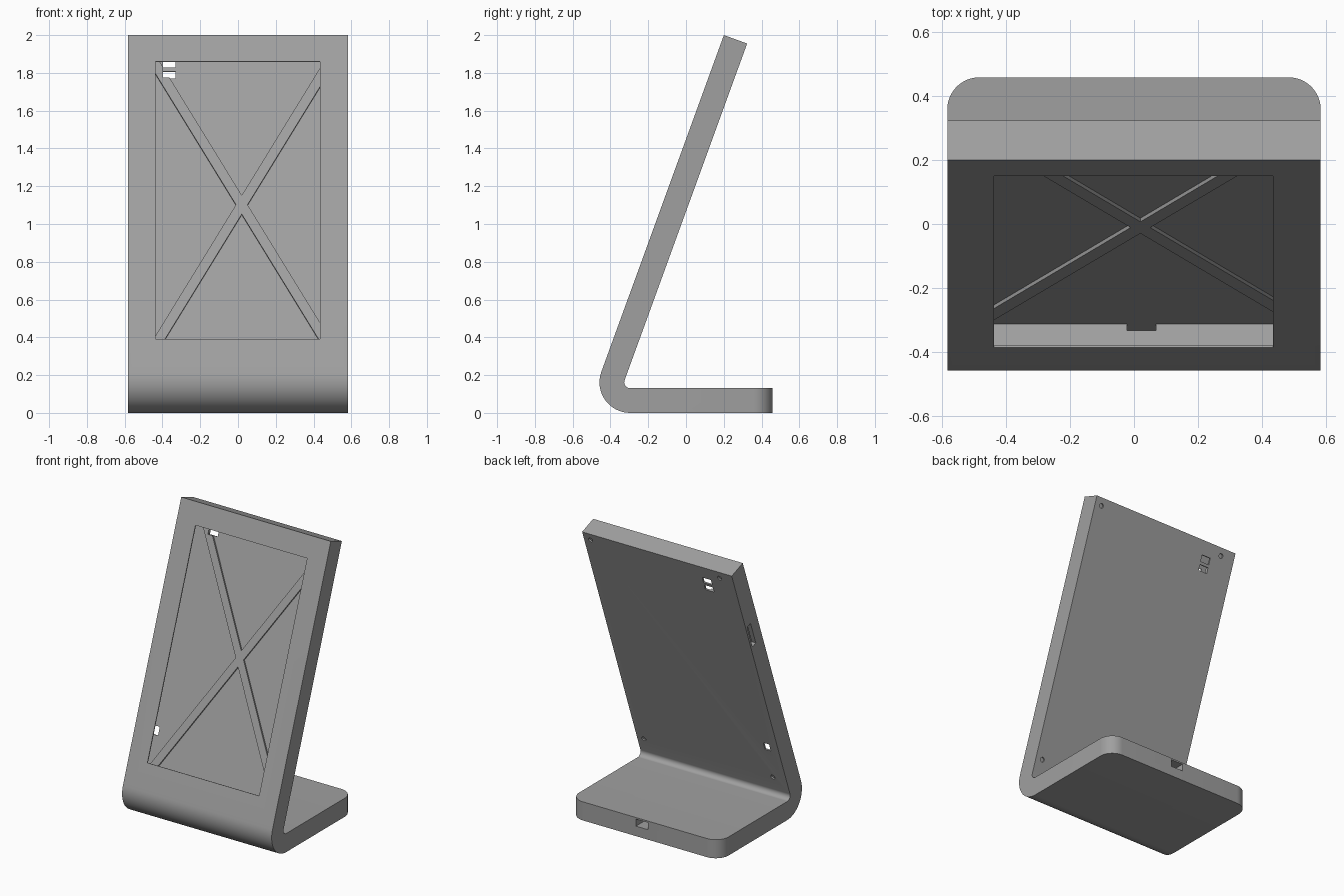
import bpy, bmesh, math
from mathutils import Matrix, Vector

if "Cube" in bpy.data.objects:
    bpy.data.objects.remove(bpy.data.objects["Cube"])

TILT = math.radians(20)
THICK, R_OUT = 0.131, 0.162          # sheet thickness, outer bend radius
HALF_W, BACK_Y = 0.583, 0.458
SKIN, FLOOR, RIB_TOP = 0.007, 0.120, 0.108   # depths inside the hollow panel
BEND = Vector((-0.296, R_OUT))       # bend centre in (y, z)
UP = Vector((math.sin(TILT), math.cos(TILT)))     # along the panel
IN = Vector((math.cos(TILT), -math.sin(TILT)))    # into the panel from the front
TOP = BEND - R_OUT * IN + 1.897 * UP              # front top edge

# Panel frame: x across, y into the panel, z up along it, origin at the front top edge
PANEL = Matrix(((1, 0, 0, 0), (0, IN.x, UP.x, TOP.x),
                (0, IN.y, UP.y, TOP.y), (0, 0, 0, 1)))

grey = bpy.data.materials.new("mid grey")
grey.diffuse_color = (0.35, 0.35, 0.35, 1)
grey.use_nodes = True
grey.node_tree.nodes["Principled BSDF"].inputs["Base Color"].default_value = grey.diffuse_color


def add(name, bm, matrix=Matrix()):
    bmesh.ops.recalc_face_normals(bm, faces=bm.faces)
    mesh = bpy.data.meshes.new(name)
    bm.to_mesh(mesh)
    bm.free()
    mesh.materials.append(grey)
    ob = bpy.data.objects.new(name, mesh)
    bpy.context.collection.objects.link(ob)
    ob.matrix_world = matrix
    return ob


def box(name, x, y, z, matrix=Matrix()):
    """Box from three (low, high) ranges."""
    bm = bmesh.new()
    bmesh.ops.create_cube(bm, size=1)
    for v in bm.verts:
        v.co = [a + (b - a) * (c + 0.5) for (a, b), c in zip((x, y, z), v.co)]
    return add(name, bm, matrix)


def combine(target, tools, operation='DIFFERENCE'):
    """Apply boolean tools to the target, then drop the tools."""
    bpy.context.view_layer.objects.active = target
    for tool in tools:
        mod = target.modifiers.new("bool", 'BOOLEAN')
        mod.operation, mod.object, mod.solver = operation, tool, 'EXACT'
        bpy.ops.object.modifier_apply(modifier=mod.name)
        bpy.data.objects.remove(tool)


def bent_sheet(x0, x1, depth0, depth1, drop, end_y, corner=0):
    """Bent strip between two depths, from a drop below the top to end_y on the base."""
    def side(depth):
        r = R_OUT - depth
        pts = [TOP + depth * IN - drop * UP]
        for i in range(17):
            a = math.pi - TILT + (math.pi / 2 + TILT) * i / 16
            pts.append(BEND + r * Vector((math.cos(a), math.sin(a))))
        return pts + [Vector((end_y, BEND.y - r))]
    bm = bmesh.new()
    loop = side(depth0) + side(depth1)[::-1]
    face = bm.faces.new([bm.verts.new((x0, p.x, p.y)) for p in loop])
    ext = bmesh.ops.extrude_face_region(bm, geom=[face])['geom']
    for v in ext:
        if isinstance(v, bmesh.types.BMVert):
            v.co.x = x1
    if corner:
        edges = [e for e in bm.edges if all(abs(v.co.y - end_y) < 1e-4 for v in e.verts)
                 and abs(e.verts[0].co.x - e.verts[1].co.x) < 1e-4]
        bmesh.ops.bevel(bm, geom=edges, offset=corner, segments=12,
                        profile=0.5, affect='EDGES')
    return bm


# Stand body
stand = add("stand", bent_sheet(-HALF_W, HALF_W, 0, THICK, 0, BACK_Y, 0.1))

# Hollow panel with a smaller front opening, cable channel through the bend, port in the base
hollow = ((-0.55, 0.55), (SKIN, FLOOR), (-1.829, -0.03))
cuts = [
    box("hollow", *hollow, PANEL),
    box("opening", (-0.437, 0.434), (-0.05, 0.05), (-1.713, -0.149), PANEL),
    add("channel", bent_sheet(-0.022, 0.068, FLOOR - 0.021, FLOOR, 1.80, 0.44)),
    box("port", (-0.024, 0.07), (0.36, 0.5), (0.07, 0.1195)),
    # Windows through the back plate
    box("window_upper", (-0.398, -0.33), (0.09, 0.2), (-0.14, -0.095), PANEL),
    box("window_lower", (-0.398, -0.33), (0.09, 0.2), (-0.20, -0.16), PANEL),
    box("window_side", (-0.518, -0.473), (0.09, 0.2), (-1.545, -1.487), PANEL),
    # Slot in the side wall
    box("side_slot", (-0.7, -0.50), (0.075, 0.115), (-0.63, -0.46), PANEL),
]
# Screw holes in the back plate
for x in (-0.476, 0.53):
    for z in (-0.053, -1.785):
        bm = bmesh.new()
        bmesh.ops.create_cone(bm, cap_ends=True, segments=20, radius1=0.016, radius2=0.016,
                              depth=0.08, matrix=Matrix.Translation((x, THICK, z))
                              @ Matrix.Rotation(math.pi / 2, 4, 'X'))
        cuts.append(add("screw_hole", bm, PANEL))
combine(stand, cuts)

# Crossed ribs on the back plate, kept clear of the windows
ribs = [box("cross_ribs", (-1.4, 1.4), (RIB_TOP, FLOOR + 0.0005), (-0.0265, 0.0265),
            PANEL @ Matrix.Translation((0.02, 0, -0.916)) @ Matrix.Rotation(a, 4, 'Y'))
        for a in (math.radians(60), math.radians(-60))]
combine(ribs[0], ribs[1:], 'UNION')
combine(ribs[0], [box("trim", hollow[0], (0.05, 0.15), hollow[2], PANEL)], 'INTERSECT')
combine(ribs[0], [box("rib_gap", (-0.398, -0.33), (0.05, 0.15), (-0.20, -0.095), PANEL)])

# Smooth the bends and round corners, keep the rest sharp
for ob in (stand, ribs[0]):
    bpy.ops.object.select_all(action='DESELECT')
    ob.select_set(True)
    bpy.context.view_layer.objects.active = ob
    bpy.ops.object.shade_smooth_by_angle(angle=math.radians(30))
